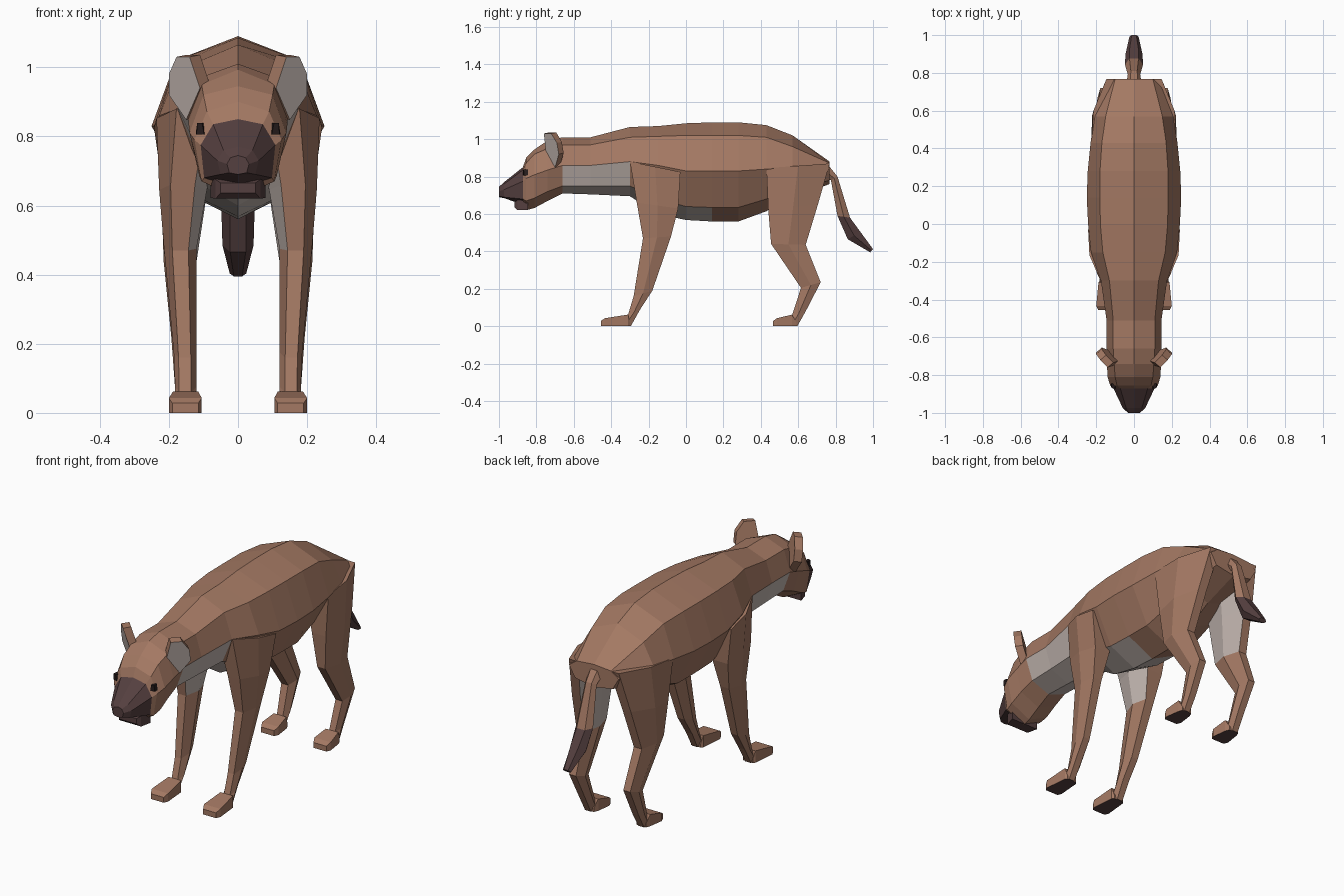
import bpy, bmesh


def material(name, rgb):
    m = bpy.data.materials.new(name)
    m.diffuse_color = (*rgb, 1)
    return m


BROWN, PALE, DARK, BLACK = range(4)
MATS = [material("brown fur", (0.37, 0.19, 0.125)),
        material("pale fur", (0.54, 0.465, 0.43)),
        material("dark fur", (0.09, 0.05, 0.05)),
        material("eye black", (0.02, 0.012, 0.012))]


def loft(name, rings, rule, mirror=False, soles=False):
    """Skin equal-sized rings, cap the ends; rule(segment, side) picks the colour."""
    bm = bmesh.new()
    rows = [[bm.verts.new(p) for p in r] for r in rings]
    n = len(rings[0])
    for s in range(len(rows) - 1):
        for i in range(n):
            j = (i + 1) % n
            f = bm.faces.new((rows[s][i], rows[s][j], rows[s + 1][j], rows[s + 1][i]))
            f.material_index = rule(s, i)
    bm.faces.new(rows[0]).material_index = rule(0, -1)
    bm.faces.new(rows[-1]).material_index = rule(len(rows) - 2, -2)
    bmesh.ops.recalc_face_normals(bm, faces=bm.faces)
    if soles:
        for f in bm.faces:
            if max(v.co.z for v in f.verts) < 0.004:
                f.material_index = DARK
    me = bpy.data.meshes.new(name)
    bm.to_mesh(me)
    bm.free()
    for m in MATS:
        me.materials.append(m)
    ob = bpy.data.objects.new(name, me)
    bpy.context.collection.objects.link(ob)
    if mirror:
        mod = ob.modifiers.new("mirror", "MIRROR")
        mod.use_mirror_merge = False
    return ob


def body_ring(y, zt, xu, zu, xs, zs, xl, zl, zb):
    """Eight-sided section: top, upper, side, lower, bottom and back up."""
    return [(0, y, zt), (xu, y, zu), (xs, y, zs), (xl, y, zl), (0, y, zb),
            (-xl, y, zl), (-xs, y, zs), (-xu, y, zu)]


def limb_ring(yf, zf, yb, zb, xi, xf, xm, xb):
    """Six-sided section from front edge to back edge."""
    ym, zm, q = (yf + yb) / 2, (zf + zb) / 2, xi + (xm - xi) * 0.25
    return [(q, yf, zf), (xf, yf, zf), (xm, ym, zm),
            (xb, yb, zb), (q, yb, zb), (xi, ym, zm)]


def box_ring(y, x0, x1, z0, z1):
    return [(x0, y, z0), (x1, y, z0), (x1, y, z1), (x0, y, z1)]


# Head: muzzle segments are dark
head = [(-1.0, .745, .022, .738, .032, .72, .025, .695, .69),
        (-.973, .77, .042, .76, .06, .73, .05, .69, .685),
        (-.872, .85, .072, .835, .108, .775, .098, .68, .65),
        (-.855, .90, .09, .872, .126, .79, .105, .67, .62),
        (-.81, .945, .10, .92, .14, .81, .112, .685, .632),
        (-.74, .993, .105, .95, .143, .835, .11, .72, .67),
        (-.66, 1.01, .11, .97, .145, .86, .105, .75, .71)]
loft("head", [body_ring(*h) for h in head], lambda s, i: DARK if s < 2 else BROWN)

# Lower jaw
loft("lower_jaw", [box_ring(-.918, -.05, .05, .636, .665),
                   box_ring(-.90, -.065, .065, .62, .675),
                   box_ring(-.845, -.08, .08, .622, .69)], lambda s, i: DARK)

# Neck and trunk: pale throat and front belly
trunk = [(-.66, 1.01, .11, .97, .145, .86, .105, .75, .71),
         (-.51, 1.01, .11, .97, .145, .86, .11, .75, .705),
         (-.30, 1.065, .13, 1.01, .175, .88, .12, .75, .695),
         (-.15, 1.07, .165, 1.015, .228, .86, .14, .68, .60),
         (0, 1.085, .178, 1.02, .243, .83, .15, .64, .568),
         (.14, 1.09, .18, 1.02, .25, .83, .15, .635, .56),
         (.28, 1.09, .18, 1.02, .245, .83, .15, .635, .56),
         (.43, 1.075, .17, 1.01, .23, .84, .14, .68, .615),
         (.57, 1.02, .15, .96, .21, .85, .13, .73, .69),
         (.768, .88, .10, .872, .145, .84, .11, .78, .76)]


def trunk_colour(s, i):
    if i in (3, 4) and s < 5 or i in (2, 5) and s < 2:
        return PALE
    return BROWN


loft("neck_and_trunk", [body_ring(*t) for t in trunk], trunk_colour)


# Legs: pale upper inner faces, dark soles
def leg_colour(s, i):
    return PALE if s < 2 and i in (4, 5) else BROWN


front_leg = [(-.30, .88, -.03, .825, .04, .178, .236, .243),
             (-.263, .66, -.042, .63, .09, .195, .228, .215),
             (-.23, .47, -.08, .48, .12, .19, .214, .195),
             (-.28, .16, -.18, .19, .12, .172, .186, .175),
             (-.31, .06, -.245, .09, .12, .17, .182, .172),
             (-.36, 0, -.295, 0, .125, .17, .182, .172)]
hind_leg = [(.43, .845, .768, .87, .05, .226, .215, .146),
            (.44, .62, .705, .65, .09, .205, .222, .172),
            (.455, .44, .64, .435, .12, .19, .215, .19),
            (.615, .205, .72, .235, .12, .178, .193, .178),
            (.567, .06, .64, .08, .12, .17, .182, .172),
            (.53, 0, .595, 0, .125, .17, .182, .172)]
for name, rings, toe, heel in (("front", front_leg, -.455, -.30),
                               ("hind", hind_leg, .465, .59)):
    loft(name + "_legs", [limb_ring(*r) for r in rings], leg_colour, True, True)
    ankle = rings[4][0]
    loft(name + "_paws", [box_ring(toe, .115, .19, 0, .028),
                          box_ring(toe + .022, .105, .2, 0, .043),
                          box_ring(ankle, .115, .188, 0, .062),
                          box_ring(heel, .125, .18, 0, .02)],
         lambda s, i: BROWN, True, True)

# Tail with dark tip
tail = [(.73, .80, .755, .868, .04), (.775, .78, .81, .80, .033),
        (.81, .59, .877, .58, .048), (.865, .465, .932, .505, .045),
        (.985, .395, 1.0, .412, .024)]
loft("tail", [limb_ring(*t[:4], -t[4], t[4] / 2, t[4], t[4] / 2) for t in tail],
     lambda s, i: DARK if s > 1 else BROWN)

# Ears: thick plates with pale fronts
ear = [(.15, -.70, .848), (.11, -.75, .94), (.14, -.76, 1.03),
       (.178, -.72, 1.03), (.2, -.69, .98), (.2, -.68, .92)]
back = [(x - .03, y + .026, z + .006) for x, y, z in ear]
loft("ears", [ear, back], lambda s, i: PALE if i == -1 else BROWN, True)

# Eyes
loft("eyes", [[(.098, -.872, .806), (.12, -.866, .806), (.118, -.868, .838), (.104, -.872, .838)],
              [(.09, -.845, .806), (.123, -.845, .806), (.118, -.845, .838), (.094, -.845, .838)]],
     lambda s, i: BLACK, True)
